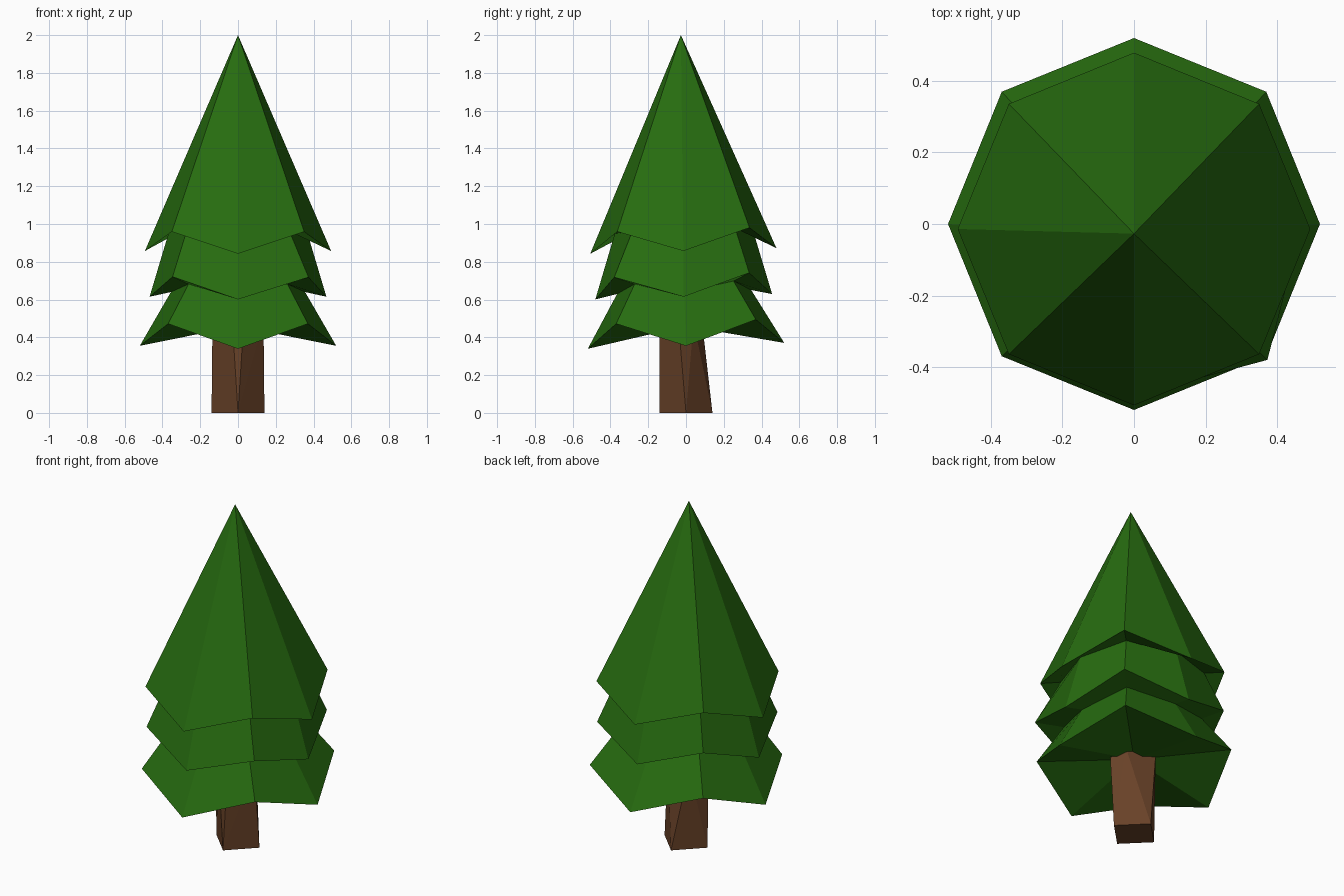
import bpy, bmesh
from math import cos, sin, pi

if "Cube" in bpy.data.objects:
    bpy.data.objects.remove(bpy.data.objects["Cube"])


def material(name, rgb):
    m = bpy.data.materials.new(name)
    m.diffuse_color = (*rgb, 1)
    m.use_nodes = True
    m.node_tree.nodes["Principled BSDF"].inputs["Base Color"].default_value = m.diffuse_color
    return m


GREEN = material("pine green", (0.02, 0.15, 0.005))
BROWN = material("bark brown", (0.14, 0.054, 0.021))


def ring(r_low, z_low, r_high, z_high, cy=0.0, tilt=0.03):
    """Eight points: low tips on the axes, raised corners on the diagonals."""
    pts = []
    for i in range(8):
        r, z = ((r_low, z_low), (r_high, z_high))[i % 2]
        a = i * pi / 4
        y = r * sin(a)
        pts.append((r * cos(a), y + cy, z + tilt * y))
    return pts


def finish(bm, name, mat):
    bmesh.ops.recalc_face_normals(bm, faces=bm.faces)
    me = bpy.data.meshes.new(name)
    bm.to_mesh(me)
    bm.free()
    me.materials.append(mat)
    ob = bpy.data.objects.new(name, me)
    bpy.context.collection.objects.link(ob)
    return ob


def loft(name, mat, *levels):
    """Join successive rings; a level with one point makes a fan."""
    bm = bmesh.new()
    rows = [[bm.verts.new(p) for p in level] for level in levels]
    for a, b in zip(rows, rows[1:]):
        for i in range(8):
            j = (i + 1) % 8
            if len(a) == 1:
                bm.faces.new((a[0], b[j], b[i]))
            elif len(b) == 1:
                bm.faces.new((a[i], a[j], b[0]))
            else:
                bm.faces.new((a[i], a[j], b[j], b[i]))
    return finish(bm, name, mat)


# Branch rims and the narrower necks between them
bottom_rim = ring(0.52, 0.355, 0.523, 0.483)
lower_neck = ring(0.355, 0.64, 0.37, 0.69, -0.01)
middle_rim = ring(0.468, 0.615, 0.49, 0.731, -0.012)
middle_rim[7] = (0.373, -0.38, 0.718)
upper_neck = ring(0.365, 0.96, 0.385, 0.97, -0.012)
top_rim = ring(0.493, 0.857, 0.495, 0.97, -0.014)

# Foliage, one closed stack of three tiers
loft("foliage", GREEN, [(0, 0, 0.46)], bottom_rim, lower_neck, middle_rim,
     upper_neck, top_rim, [(0, -0.027, 2.0)])

# Trunk: diamond foot, irregular six-sided top leaning forward
foot = [(0.14, 0), (0, 0.14), (-0.14, 0), (0, -0.14)]
head = [(0.09, 0.04), (-0.08, 0.085), (-0.135, -0.02),
        (-0.03, -0.14), (0.03, -0.14), (0.135, -0.04)]
bm = bmesh.new()
for x, y in foot:
    bm.verts.new((x, y, 0))
for x, y in head:
    bm.verts.new((x, y, 0.48))
bmesh.ops.convex_hull(bm, input=bm.verts[:])
finish(bm, "trunk", BROWN)
